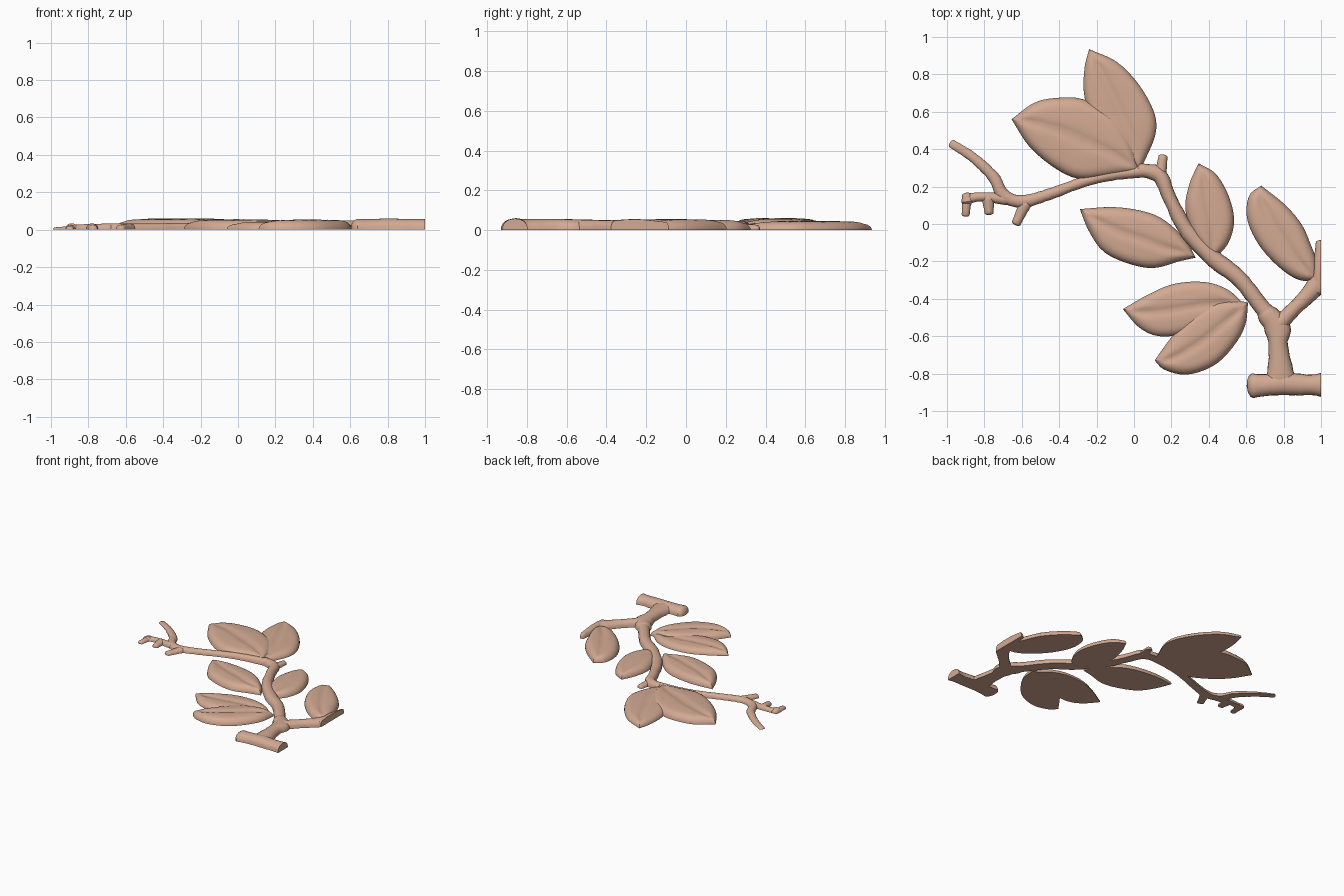
import bpy, bmesh, math, random
from mathutils import Vector

if "Cube" in bpy.data.objects:
    bpy.data.objects.remove(bpy.data.objects["Cube"])

random.seed(4)
clay = bpy.data.materials.new("warm clay")
clay.diffuse_color = (0.65, 0.40, 0.29, 1)
clay.use_nodes = True
clay.node_tree.nodes["Principled BSDF"].inputs["Base Color"].default_value = clay.diffuse_color


def spline(pts, n, ease=False):
    """Catmull-Rom curve through tuples, resampled evenly by length."""
    P = [Vector(p) for p in pts]
    P = [2 * P[0] - P[1]] + P + [2 * P[-1] - P[-2]]
    dense = []
    for i in range(1, len(P) - 2):
        a, b, c, d = P[i - 1:i + 3]
        for k in range(16):
            t = k / 16
            dense.append(0.5 * (2 * b + (c - a) * t + (2 * a - 5 * b + 4 * c - d) * t * t
                                + (3 * b - a - 3 * c + d) * t ** 3))
    dense.append(P[-2])
    acc = [0]
    for a, b in zip(dense, dense[1:]):
        acc.append(acc[-1] + (b.xy - a.xy).length)
    out, j = [], 0
    for k in range(n + 1):
        u = k / n
        if ease:
            u = 0.5 - 0.5 * math.cos(math.pi * u)
        s = u * acc[-1]
        while j < len(acc) - 2 and acc[j + 1] < s:
            j += 1
        f = (s - acc[j]) / max(acc[j + 1] - acc[j], 1e-9)
        out.append(dense[j].lerp(dense[j + 1], min(f, 1)))
    return out


def seg_dist(p, line):
    best = 9
    for a, b in zip(line, line[1:]):
        d = b - a
        t = max(0, min(1, (p - a).dot(d) / max(d.length_squared, 1e-12)))
        best = min(best, (a + d * t - p).length)
    return best


def finish(name, bm):
    bmesh.ops.remove_doubles(bm, verts=bm.verts, dist=0.0004)
    # the relief is cut flat at its right border
    cut = bmesh.ops.bisect_plane(bm, geom=bm.verts[:] + bm.edges[:] + bm.faces[:],
                                 plane_co=(1, 0, 0), plane_no=(1, 0, 0), clear_outer=True)
    edges = [e for e in cut["geom_cut"] if isinstance(e, bmesh.types.BMEdge)]
    if edges:
        bmesh.ops.holes_fill(bm, edges=edges, sides=0)
    bmesh.ops.recalc_face_normals(bm, faces=bm.faces)
    me = bpy.data.meshes.new(name)
    bm.to_mesh(me)
    bm.free()
    ob = bpy.data.objects.new(name, me)
    bpy.context.collection.objects.link(ob)
    me.materials.append(clay)
    bpy.context.view_layer.objects.active = ob
    ob.select_set(True)
    bpy.ops.object.shade_smooth_by_angle(angle=math.radians(40))
    ob.select_set(False)


def leaf(name, tip, base, side_a, side_b, h):
    """Domed leaf with a creased midrib between two edge curves."""
    n, m = 30, 22
    A = spline([tip] + side_a + [base], n, True)
    B = spline([tip] + side_b + [base], n, True)
    mid = [(a + b) / 2 for a, b in zip(A, B)]
    bm = bmesh.new()
    top, bot = [], []
    for i in range(n + 1):
        rt, rb = [], []
        for k in range(m + 1):
            s = 0.5 + 0.5 * math.sin(math.pi * (k / m - 0.5))
            p = A[i].lerp(B[i], s)
            d = 0 if k in (0, m) or i in (0, n) else min(seg_dist(p, A), seg_dist(p, B))
            u = min(d / 0.055, 1)
            z = h * 0.84 * math.sqrt(1 - (1 - u) ** 2.3) + h * 0.16 * min(d / 0.12, 1)
            z -= 0.012 * u * math.exp(-(seg_dist(p, mid) / 0.022) ** 2)
            z += random.uniform(-0.0008, 0.0008) * u
            rt.append(bm.verts.new((p.x, p.y, max(z, 0))))
            rb.append(bm.verts.new((p.x, p.y, 0)))
        top.append(rt)
        bot.append(rb)
    for g in (top, bot):
        for i in range(n):
            for k in range(m):
                bm.faces.new((g[i][k], g[i][k + 1], g[i + 1][k + 1], g[i + 1][k]))
    finish(name, bm)


def branch(name, pts):
    """Half-round limb, flat underneath; points are (x, y, radius, height)."""
    length = sum(math.dist(a[:2], b[:2]) for a, b in zip(pts, pts[1:]))
    n, m = max(6, int(length / 0.025)), 12
    C = spline(pts, n)
    rings = []
    for i, c in enumerate(C):
        d = (C[min(i + 1, n)].xy - C[max(i - 1, 0)].xy).normalized()
        caps = [(0, 1)]
        if i == 0:
            caps = [(-0.5, 0.02), (-0.42, 0.55), (-0.25, 0.85), (0, 1)]
        elif i == n:
            caps = [(0, 1), (0.25, 0.85), (0.42, 0.55), (0.5, 0.02)]
        for off, sc in caps:
            rings.append((c.xy + d * off * c.z, d, c.z * sc, c.w * sc))
    bm = bmesh.new()
    loops = []
    for p, d, r, h in rings:
        side = Vector((-d.y, d.x))
        wob = random.uniform(0.95, 1.05)
        row = []
        for k in range(m + 1):
            a = math.pi * k / m
            q = p + side * r * wob * math.cos(a)
            row.append(bm.verts.new((q.x, q.y, h * max(math.sin(a), 0) ** 0.8)))
        loops.append(row)
    for a, b in zip(loops, loops[1:]):
        for k in range(m):
            bm.faces.new((a[k], a[k + 1], b[k + 1], b[k]))
        bm.faces.new((a[m], a[0], b[0], b[m]))
    bm.faces.new(loops[0])
    bm.faces.new(loops[-1])
    finish(name, bm)


# leaves
leaf("top_leaf_back", (-0.24, 0.935), (0.03, 0.29),
     [(-0.265, 0.83), (-0.265, 0.68), (-0.21, 0.5), (-0.09, 0.36)],
     [(-0.09, 0.865), (0.03, 0.74), (0.11, 0.59), (0.115, 0.48), (0.065, 0.355)], 0.047)
leaf("top_leaf_front", (-0.655, 0.56), (0.03, 0.28),
     [(-0.53, 0.65), (-0.40, 0.675), (-0.265, 0.665), (-0.10, 0.57), (-0.01, 0.43)],
     [(-0.56, 0.415), (-0.425, 0.30), (-0.29, 0.24), (-0.13, 0.255), (-0.03, 0.27)], 0.06)
leaf("middle_leaf_left", (-0.29, 0.08), (0.33, -0.18),
     [(-0.10, 0.09), (0.08, 0.06), (0.19, 0.0), (0.285, -0.10)],
     [(-0.24, -0.04), (-0.16, -0.15), (-0.02, -0.215), (0.11, -0.235), (0.24, -0.20)], 0.057)
leaf("middle_leaf_right", (0.345, 0.325), (0.42, -0.19),
     [(0.295, 0.21), (0.275, 0.08), (0.32, -0.07)],
     [(0.44, 0.265), (0.51, 0.14), (0.535, 0.01), (0.50, -0.11)], 0.055)
leaf("right_leaf", (0.68, 0.205), (0.98, -0.30),
     [(0.615, 0.15), (0.605, 0.025), (0.67, -0.115), (0.78, -0.235), (0.885, -0.30)],
     [(0.805, 0.105), (0.895, 0.0), (0.945, -0.11), (0.98, -0.21)], 0.058)
leaf("lower_leaf_back", (-0.06, -0.455), (0.59, -0.43),
     [(0.08, -0.375), (0.215, -0.32), (0.375, -0.31), (0.5, -0.35)],
     [(0.03, -0.555), (0.135, -0.60), (0.28, -0.585), (0.45, -0.52)], 0.046)
leaf("lower_leaf_front", (0.11, -0.73), (0.61, -0.42),
     [(0.2, -0.605), (0.295, -0.5), (0.405, -0.43), (0.51, -0.405)],
     [(0.165, -0.78), (0.285, -0.805), (0.43, -0.755), (0.535, -0.65), (0.595, -0.54)], 0.056)

# trunk and cut log at the foot
branch("foot_log", [(0.635, -0.865, 0.065, 0.057), (0.72, -0.86, 0.056, 0.057),
                    (0.80, -0.855, 0.058, 0.06), (0.92, -0.86, 0.056, 0.057), (1.05, -0.86, 0.065, 0.058)])
branch("trunk", [(0.785, -0.84, 0.09, 0.055), (0.78, -0.75, 0.062, 0.056), (0.77, -0.64, 0.053, 0.055),
                 (0.765, -0.55, 0.07, 0.054), (0.70, -0.47, 0.05, 0.052)])
branch("main_stem", [(0.77, -0.55, 0.05, 0.053), (0.68, -0.44, 0.045, 0.05), (0.56, -0.29, 0.043, 0.05),
                     (0.42, -0.18, 0.046, 0.05), (0.28, -0.03, 0.042, 0.05), (0.19, 0.14, 0.036, 0.047),
                     (0.135, 0.26, 0.042, 0.046), (0.03, 0.29, 0.035, 0.045)])
branch("right_stem", [(0.77, -0.54, 0.05, 0.053), (0.85, -0.46, 0.04, 0.05),
                      (0.94, -0.37, 0.045, 0.05), (1.03, -0.26, 0.065, 0.055)])
branch("right_edge_stem", [(0.985, -0.36, 0.04, 0.05), (0.99, -0.24, 0.035, 0.055), (1.0, -0.10, 0.028, 0.04)])

# thin twigs
branch("long_twig", [(0.08, 0.285, 0.035, 0.045), (-0.1, 0.265, 0.03, 0.04), (-0.27, 0.225, 0.028, 0.036),
                     (-0.45, 0.16, 0.03, 0.034), (-0.60, 0.12, 0.033, 0.034), (-0.70, 0.155, 0.034, 0.034),
                     (-0.75, 0.25, 0.03, 0.03), (-0.86, 0.355, 0.026, 0.022), (-0.975, 0.43, 0.022, 0.013)])
branch("side_twig", [(-0.68, 0.13, 0.03, 0.033), (-0.80, 0.145, 0.025, 0.03),
                     (-0.885, 0.13, 0.025, 0.026), (-0.90, 0.05, 0.022, 0.02)])
for name, a, b in [("twig_spur_tip", (-0.89, 0.12), (-0.895, 0.155)),
                   ("twig_spur_left", (-0.78, 0.14), (-0.775, 0.06)),
                   ("twig_spur_right", (-0.58, 0.11), (-0.63, 0.005)),
                   ("stem_spur", (0.14, 0.25), (0.155, 0.36))]:
    branch(name, [(*a, 0.032, 0.034), (*b, 0.025, 0.026)])
